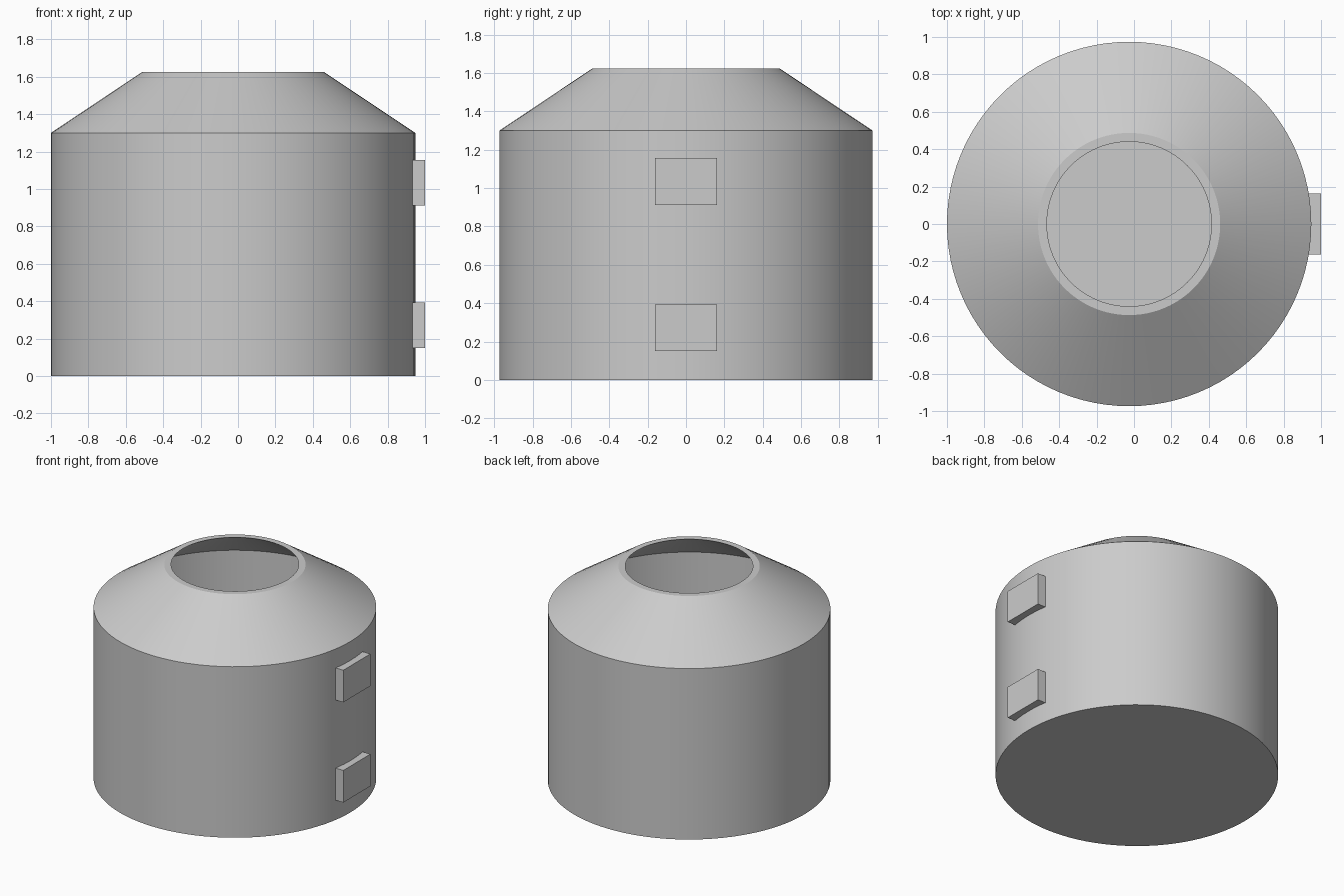
import bpy
import bmesh
import math
from mathutils import Matrix

default = bpy.data.objects.get("Cube")
if default:
    bpy.data.objects.remove(default, do_unlink=True)

SEGMENTS = 96
AXIS_X = -0.026      # tank axis, offset by the pads on one side
RADIUS, MOUTH, WALL = 0.974, 0.487, 0.047
SHOULDER, TOP = 1.3, 1.625

grey = bpy.data.materials.new("plain grey")
grey.use_nodes = True
grey.diffuse_color = (0.6, 0.6, 0.6, 1)
grey.node_tree.nodes["Principled BSDF"].inputs["Base Color"].default_value = (0.6, 0.6, 0.6, 1)


def add_object(name, bm):
    bmesh.ops.recalc_face_normals(bm, faces=bm.faces)
    mesh = bpy.data.meshes.new(name)
    bm.to_mesh(mesh)
    bm.free()
    mesh.materials.append(grey)
    obj = bpy.data.objects.new(name, mesh)
    bpy.context.collection.objects.link(obj)
    return obj


# Hollow tank: outer wall, sloped shoulder, rim, inner shoulder, inner wall, floor
profile = [(RADIUS, 0), (RADIUS, SHOULDER), (MOUTH, TOP),
           (MOUTH - WALL, TOP), (RADIUS - WALL, SHOULDER), (RADIUS - WALL, WALL)]
bm = bmesh.new()
rings = []
for r, z in profile:
    place = Matrix.Translation((AXIS_X, 0, z))
    rings.append(bmesh.ops.create_circle(bm, segments=SEGMENTS, radius=r, matrix=place)["verts"])
for low, high in zip(rings, rings[1:]):
    for i in range(SEGMENTS):
        j = (i + 1) % SEGMENTS
        bm.faces.new((low[i], low[j], high[j], high[i]))
bm.faces.new(rings[0])
bm.faces.new(rings[-1])
tank = add_object("tank_body", bm)
bpy.ops.object.select_all(action='DESELECT')
tank.select_set(True)
bpy.context.view_layer.objects.active = tank
bpy.ops.object.shade_smooth_by_angle(angle=math.radians(30))

# Mounting pads, sunk into the wall
for name, z in (("lower_pad", 0.272), ("upper_pad", 1.034)):
    bm = bmesh.new()
    place = Matrix.Translation((0.9575, 0, z)) @ Matrix.Diagonal((0.085, 0.325, 0.244, 1))
    bmesh.ops.create_cube(bm, size=1, matrix=place)
    add_object(name, bm)
